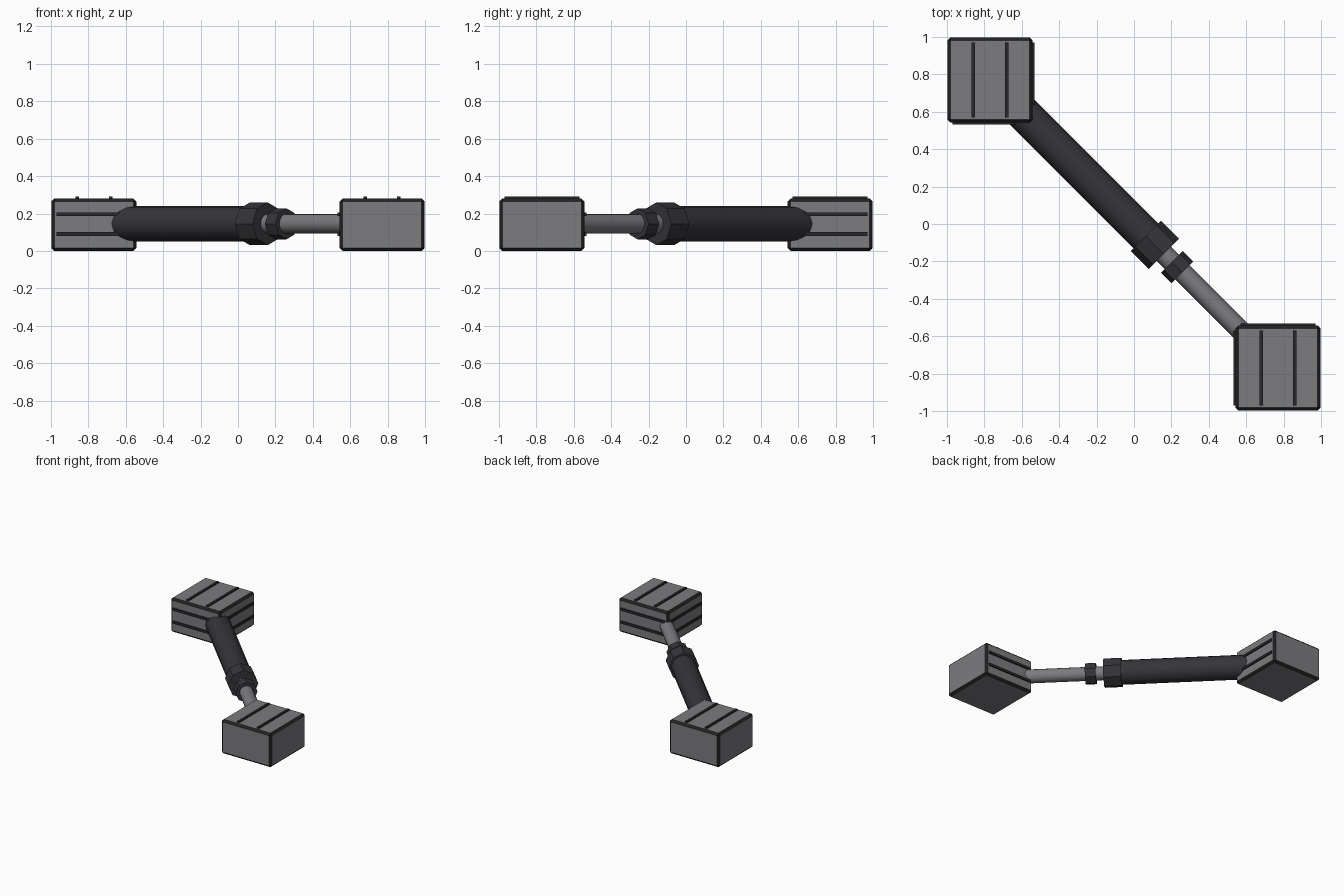
import bpy, bmesh, math
from mathutils import Matrix, Vector

if "Cube" in bpy.data.objects:
    bpy.data.objects.remove(bpy.data.objects["Cube"])


def material(name, rgb):
    m = bpy.data.materials.new(name)
    m.diffuse_color = (*rgb, 1)
    m.use_nodes = True
    m.node_tree.nodes["Principled BSDF"].inputs["Base Color"].default_value = m.diffuse_color
    return m


GREY = material("steel grey", (0.2, 0.2, 0.215))
DARK = material("charcoal", (0.036, 0.035, 0.042))
TRIM = material("black trim", (0.016, 0.016, 0.018))
RIB = material("dark rib", (0.022, 0.022, 0.026))

MID = 0.77      # block centre offset from origin
SIZE = 0.455    # block width
TALL = 0.28     # block height
AXIS_Z = 0.145  # height of the piston axis


def add_object(name, bm, *mats):
    me = bpy.data.meshes.new(name)
    bm.to_mesh(me)
    bm.free()
    for m in mats:
        me.materials.append(m)
    ob = bpy.data.objects.new(name, me)
    bpy.context.collection.objects.link(ob)
    return ob


def box(name, centre, size, *mats, bevel=0):
    bm = bmesh.new()
    bmesh.ops.create_cube(bm, size=1, matrix=Matrix.Translation(centre) @ Matrix.Diagonal((*size, 1)))
    if bevel:
        bmesh.ops.bevel(bm, geom=bm.edges[:], offset=bevel, segments=1, affect='EDGES')
        bm.normal_update()
        # chamfered edges take the trim colour
        for f in bm.faces:
            f.material_index = 0 if max(abs(c) for c in f.normal) > 0.99 else 1
    return add_object(name, bm, *mats)


def rod(name, start, end, radius, sides, mat, smooth):
    """Cylinder along the diagonal axis, from distance start to distance end."""
    bm = bmesh.new()
    axis = Vector((1, -1, 0)).normalized()
    side = Vector((1, 1, 0)).normalized()
    centre = axis * (start + end) / 2 + Vector((0, 0, AXIS_Z))
    up = Vector((0, 0, 1))
    frame = Matrix((side, up, side.cross(up))).transposed().to_4x4()
    bmesh.ops.create_cone(bm, cap_ends=True, segments=sides, radius1=radius, radius2=radius,
                          depth=end - start, matrix=Matrix.Translation(centre) @ frame)
    if smooth:
        for f in bm.faces:
            f.smooth = len(f.verts) == 4
        for e in bm.edges:
            e.smooth = e.calc_face_angle(0) < math.radians(40)
    return add_object(name, bm, mat)


# End blocks with ribs on the top and on the two sides facing the piston
for label, s in (("back_left", -1), ("front_right", 1)):
    cx, cy = s * MID, -s * MID
    box(f"{label}_block", (cx, cy, TALL / 2), (SIZE, SIZE, TALL), GREY, TRIM, bevel=0.016)
    inner = SIZE / 2
    for i, k in enumerate((-1, 1)):
        box(f"{label}_top_rib_{i}", (cx + k * 0.09, cy, TALL), (0.02, 0.4, 0.02), RIB)
        z = 0.143 + k * 0.053
        box(f"{label}_side_rib_x_{i}", (cx - s * inner, cy, z), (0.02, 0.4, 0.02), RIB)
        box(f"{label}_side_rib_y_{i}", (cx, cy + s * inner, z), (0.4, 0.02, 0.02), RIB)

# Telescoping piston between the blocks
rod("outer_cylinder", -1.0, 0.15, 0.094, 16, DARK, True)
rod("inner_rod", 0.1, 1.0, 0.053, 16, GREY, True)
rod("large_collar", 0.09, 0.225, 0.114, 8, DARK, False)
rod("small_collar", 0.286, 0.366, 0.083, 8, DARK, False)
